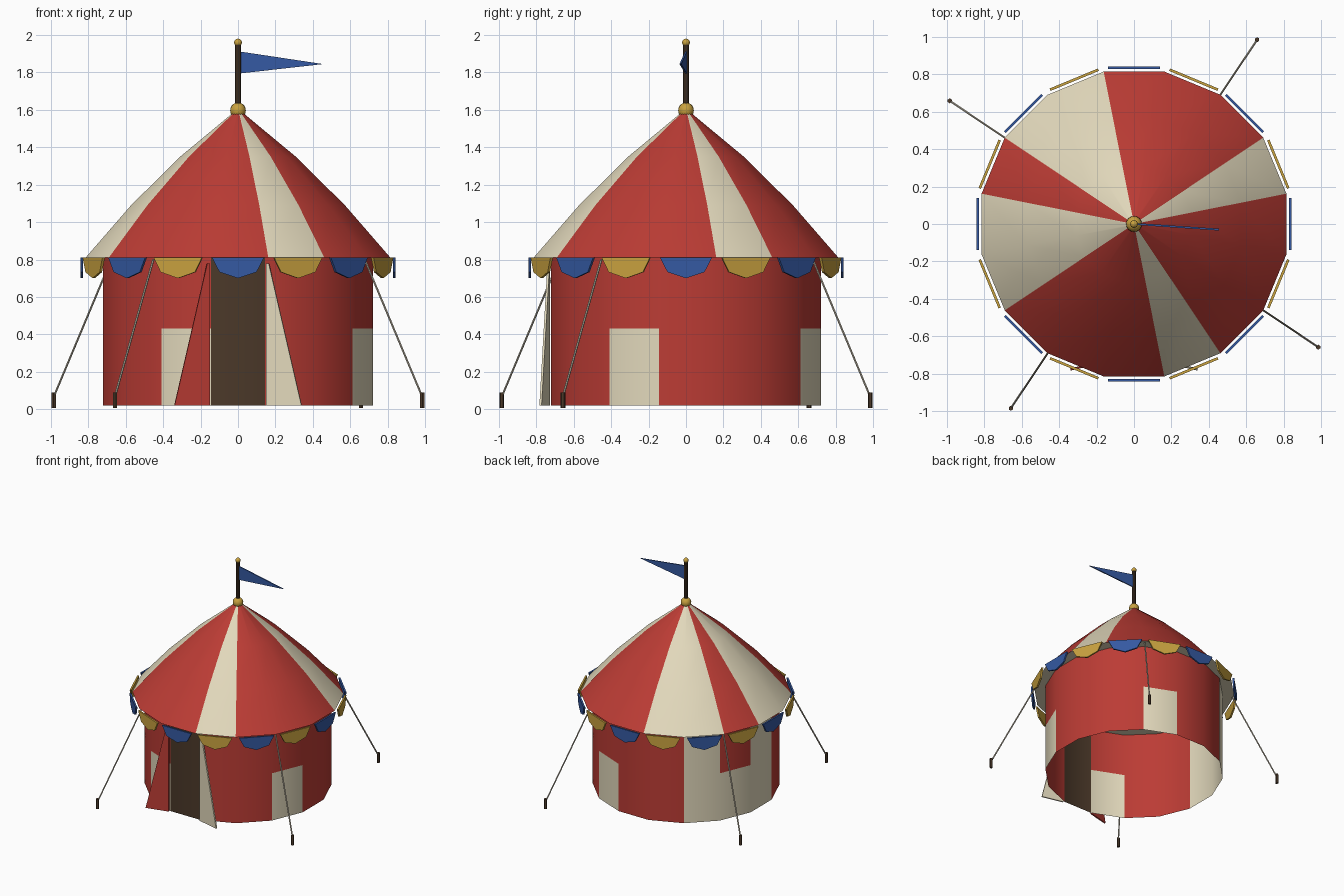
import bpy, bmesh, math
from mathutils import Vector

if "Cube" in bpy.data.objects:
    bpy.data.objects.remove(bpy.data.objects["Cube"])

def material(name, rgb):
    m = bpy.data.materials.new(name)
    m.diffuse_color = (*rgb, 1)
    m.use_nodes = True
    m.node_tree.nodes["Principled BSDF"].inputs["Base Color"].default_value = m.diffuse_color
    return m

RED = material("red_canvas", (0.50, 0.045, 0.035))
CREAM = material("cream_canvas", (0.76, 0.69, 0.50))
BLUE = material("blue_cloth", (0.035, 0.10, 0.36))
GOLD = material("gold", (0.58, 0.36, 0.05))
BROWN = material("dark_wood", (0.07, 0.04, 0.022))
ROPE = material("rope", (0.55, 0.50, 0.40))
N = 16

def polar(r, deg, z=0.0):
    a = math.radians(deg)
    return Vector((r * math.cos(a), r * math.sin(a), z))

def make(name, bm, mats, smooth=False):
    me = bpy.data.meshes.new(name)
    bm.to_mesh(me)
    bm.free()
    for m in mats:
        me.materials.append(m)
    ob = bpy.data.objects.new(name, me)
    bpy.context.collection.objects.link(ob)
    if smooth:
        bpy.ops.object.select_all(action='DESELECT')
        ob.select_set(True)
        bpy.context.view_layer.objects.active = ob
        bpy.ops.object.shade_smooth_by_angle(angle=math.radians(30))
    return ob

def panelled(name, profile, mats, pick, cap=None):
    """Sixteen-sided lathe; pick(panel, row) chooses the material slot."""
    bm = bmesh.new()
    rings = [[bm.verts.new(polar(r, (k - 0.5) * 360 / N, z)) for k in range(N)]
             for r, z in profile]
    for row in range(len(rings) - 1):
        lo, hi = rings[row], rings[row + 1]
        for k in range(N):
            j = (k + 1) % N
            f = bm.faces.new((lo[k], lo[j], hi[j], hi[k]))
            f.material_index = pick(k, row)
    if cap is not None:
        bm.faces.new(rings[0][::-1]).material_index = cap
    return make(name, bm, mats, True)

def slab(name, pts, thick, mat):
    """Flat outline given a small thickness, centred on its plane."""
    bm = bmesh.new()
    pts = [Vector(p) for p in pts]
    n = (pts[1] - pts[0]).cross(pts[2] - pts[0]).normalized() * thick / 2
    a = [bm.verts.new(p + n) for p in pts]
    b = [bm.verts.new(p - n) for p in pts]
    bm.faces.new(a)
    bm.faces.new(b[::-1])
    for i in range(len(pts)):
        j = (i + 1) % len(pts)
        bm.faces.new((a[i], b[i], b[j], a[j]))
    return make(name, bm, [mat])

def rod(name, p, q, r, mat, sides=8):
    d = q - p
    bm = bmesh.new()
    bmesh.ops.create_cone(bm, cap_ends=True, segments=sides, radius1=r, radius2=r, depth=d.length)
    ob = make(name, bm, [mat], sides > 6)
    ob.location = (p + q) / 2
    ob.rotation_euler = d.to_track_quat('Z', 'Y').to_euler()
    return ob

def ball(name, z, r):
    bm = bmesh.new()
    bmesh.ops.create_uvsphere(bm, u_segments=16, v_segments=10, radius=r)
    make(name, bm, [GOLD], True).location.z = z

# Striped roof with a slight outward belly and a cream underside
roof_cream = {1, 5, 6, 8, 9, 13}
panelled("roof", [(0.831, 0.81), (0.583, 1.09), (0.315, 1.35), (0.02, 1.59)],
         [RED, CREAM], lambda k, row: int(k in roof_cream), cap=1)

# Wall: full cream panels, lower cream patches, dark doorway at the front
def wall_pick(k, row):
    if k == 12:
        return 2
    return int(k in (6, 8) or (row == 0 and k % 4 == 3))

panelled("wall", [(0.735, 0.02), (0.735, 0.43), (0.735, 0.81)], [RED, CREAM, BROWN], wall_pick)

# Door flaps folded outward
for side, s, mat in (("left", -1, RED), ("right", 1, CREAM)):
    slab(side + "_door_flap",
         [(s * 0.15, -0.732, 0.02), (s * 0.34, -0.778, 0.02),
          (s * 0.165, -0.735, 0.78), (s * 0.15, -0.732, 0.78)], 0.012, mat)

# Scalloped valance
for k in range(N):
    deg = k * 360 / N
    mid, tan = polar(0.835, deg), polar(1, deg + 90)
    pts = []
    for i in range(5):
        a = math.pi * i / 4
        pts.append(mid + tan * 0.14 * math.cos(a) + Vector((0, 0, 0.812 - 0.112 * math.sin(a))))
    slab(f"scallop_{k}", pts, 0.014, GOLD if k % 2 else BLUE)

# Guy ropes and stakes
for i in range(4):
    deg = 56.25 + 90 * i
    rod(f"guy_rope_{i}", polar(0.815, deg, 0.80), polar(1.183, deg, 0.07), 0.006, ROPE, 6)
    rod(f"stake_{i}", polar(1.185, deg, 0.005), polar(1.185, deg, 0.09), 0.013, BROWN, 6)

# Mast, finials and pennant
rod("mast", Vector((0, 0, 1.56)), Vector((0, 0, 1.95)), 0.016, BROWN, 10)
ball("roof_finial", 1.597, 0.042)
ball("mast_finial", 1.96, 0.021)
slab("pennant", [(0.01, 0, 1.795), (0.455, -0.03, 1.845), (0.01, 0, 1.912)], 0.01, BLUE)
